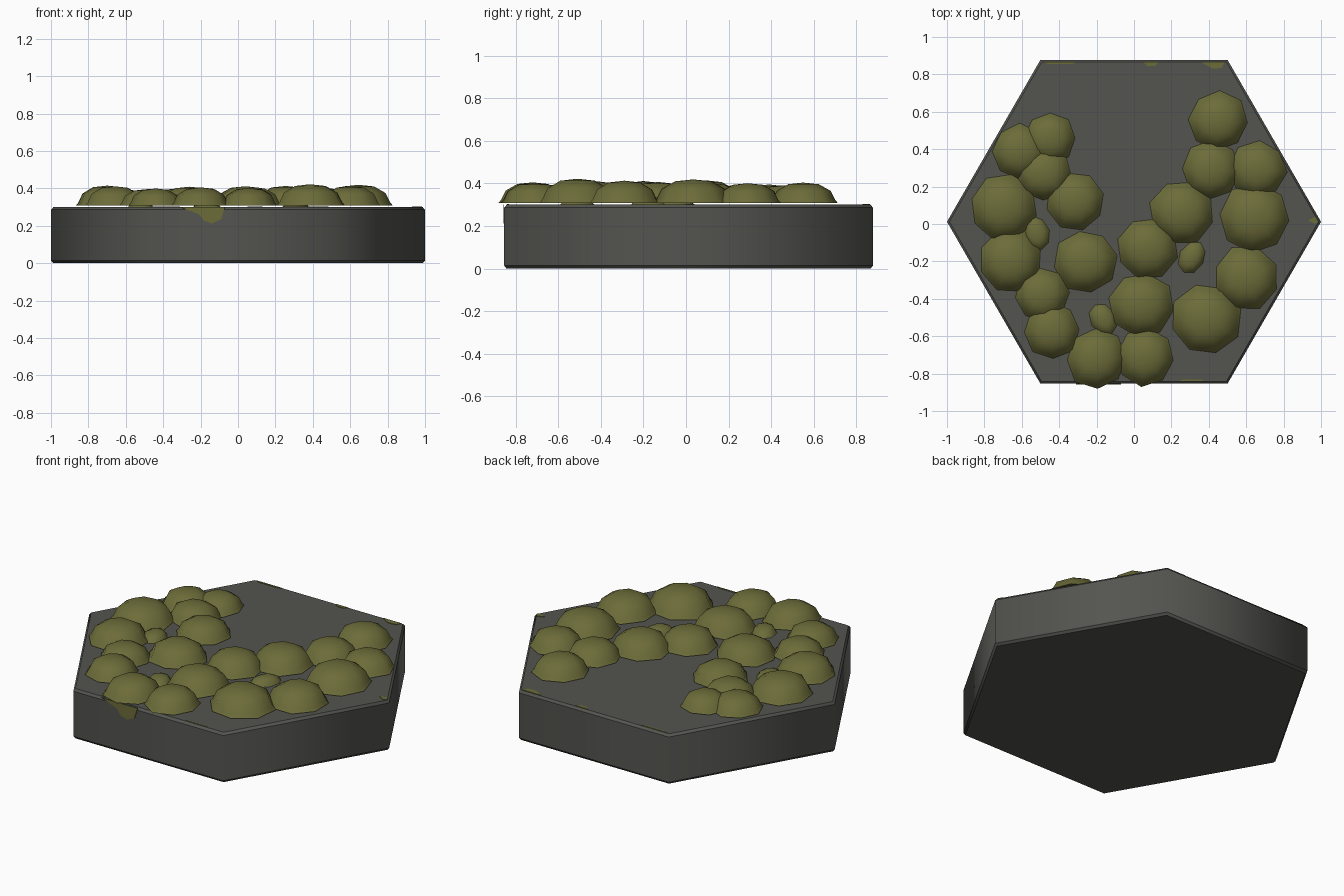
import bpy, bmesh, math, random
from mathutils import Vector

if "Cube" in bpy.data.objects:
    bpy.data.objects.remove(bpy.data.objects["Cube"], do_unlink=True)
random.seed(4)


def material(name, rgb):
    m = bpy.data.materials.new(name)
    m.use_nodes = True
    m.diffuse_color = (*rgb, 1)
    bsdf = m.node_tree.nodes["Principled BSDF"]
    bsdf.inputs["Base Color"].default_value = (*rgb, 1)
    bsdf.inputs["Roughness"].default_value = 0.9
    return m


stone_grey = material("stone grey", (0.088, 0.088, 0.08))
moss_green = material("moss green", (0.15, 0.15, 0.042))


def finish(bm, name, mat):
    bmesh.ops.recalc_face_normals(bm, faces=bm.faces)
    mesh = bpy.data.meshes.new(name)
    bm.to_mesh(mesh)
    bm.free()
    mesh.materials.append(mat)
    obj = bpy.data.objects.new(name, mesh)
    bpy.context.collection.objects.link(obj)
    return obj


def lathe(bm, profile, sides, jitter=0.0):
    """Stack of polygon rings, capped below and above; a zero radius makes a tip."""
    wobble = [1 + random.uniform(-jitter, jitter) for _ in range(sides)]
    rings = []
    for r, z in profile:
        if r == 0:
            rings.append([bm.verts.new((0, 0, z))] * sides)
        else:
            rings.append([bm.verts.new((r * w * math.cos(math.tau * i / sides),
                                        r * w * math.sin(math.tau * i / sides), z))
                          for i, w in enumerate(wobble)])
    for low, high in zip(rings, rings[1:]):
        for i in range(sides):
            j = (i + 1) % sides
            quad = [low[i], low[j], high[j], high[i]]
            bm.faces.new(list(dict.fromkeys(quad)))
    bm.faces.new(rings[0][::-1])
    if profile[-1][0] > 0:
        bm.faces.new(rings[-1])


# Hexagonal slab with chamfered rims; walls blend smoothly around the corners
CENTRE_Y, TOP = 0.012, 0.3
bm = bmesh.new()
lathe(bm, [(0.988, 0), (1, 0.014), (1, TOP - 0.014), (0.987, TOP)], 6)
bmesh.ops.translate(bm, verts=bm.verts, vec=(0, CENTRE_Y, 0))
for face in bm.faces:
    face.smooth = len(face.verts) == 4
for edge in bm.edges:
    a, b = edge.verts
    edge.smooth = abs(a.co.z - b.co.z) > 0.001
finish(bm, "hexagonal_slab", stone_grey)

# Mossy cobbles: low eight-sided domes with a flared rim
DOME = [(1, 0), (0.92, 0.16), (0.79, 0.6), (0.45, 0.92), (0, 1)]


def cobble(name, x, y, rx, ry, height, turn, base=TOP + 0.008):
    bm = bmesh.new()
    lathe(bm, DOME, 8, 0.04)
    for f in bm.faces:
        f.smooth = len(f.verts) < 5
    for e in bm.edges:
        e.smooth = all(f.smooth for f in e.link_faces)
    obj = finish(bm, name, moss_green)
    obj.location = (x, y, base)
    obj.scale = (rx, ry, height)
    obj.rotation_euler.z = turn


# x, y, radius
COBBLES = [
    (0.45, 0.55, 0.16), (0.41, 0.29, 0.155), (0.66, 0.29, 0.155),
    (0.645, 0.035, 0.185), (0.255, 0.06, 0.175), (0.6, -0.29, 0.175),
    (0.385, -0.51, 0.19), (0.07, -0.13, 0.165), (0.04, -0.43, 0.172),
    (0.06, -0.71, 0.157), (-0.2, -0.72, 0.162), (-0.44, -0.57, 0.152),
    (-0.49, -0.38, 0.145), (-0.66, -0.2, 0.172), (-0.26, -0.2, 0.168),
    (-0.7, 0.09, 0.178), (-0.315, 0.12, 0.155), (-0.48, 0.27, 0.147),
    (-0.45, 0.46, 0.138), (-0.61, 0.39, 0.145),
]
for i, (x, y, r) in enumerate(COBBLES):
    cobble(f"cobble_{i + 1}", x, y, r, r, 0.6 * r, random.uniform(0, 0.8))

# Small flat pebbles filling gaps: x, y, turn
PEBBLES = [(-0.52, -0.05, 0.25), (0.31, -0.18, -0.5), (-0.165, -0.51, 0.5)]
for i, (x, y, turn) in enumerate(PEBBLES):
    cobble(f"pebble_{i + 1}", x, y, 0.068, 0.092, 0.04, turn, TOP)


def moss_patch(name, points, push):
    """Thin plate of moss raised along the push vector."""
    bm = bmesh.new()
    face = bm.faces.new([bm.verts.new(p) for p in points])
    out = bmesh.ops.extrude_face_region(bm, geom=[face])["geom"]
    moved = [v for v in out if isinstance(v, bmesh.types.BMVert)]
    bmesh.ops.translate(bm, verts=moved, vec=Vector(push))
    finish(bm, name, moss_green)


# Moss hanging over the front wall
wall = CENTRE_Y - math.sqrt(0.75)
drip = [(-0.31, 0.3), (-0.21, 0.262), (-0.18, 0.225), (-0.14, 0.212),
        (-0.09, 0.235), (-0.07, 0.3)]
moss_patch("moss_drip", [(x, wall, z) for x, z in drip], (0, -0.004, 0))

# Moss specks along the slab's rim
SPECKS = {
    "back_left": [(0.36, 0.865), (0.42, 0.83), (0.47, 0.835), (0.485, 0.865)],
    "back_middle": [(0.05, 0.865), (0.07, 0.845), (0.11, 0.845), (0.13, 0.865)],
    "back_right": [(-0.48, 0.865), (-0.46, 0.855), (-0.33, 0.855), (-0.31, 0.865)],
    "side_left": [(0.93, 0.02), (0.97, 0.0), (0.985, 0.012), (0.97, 0.04)],
    "front_left": [(0.24, -0.84), (0.26, -0.832), (0.36, -0.832), (0.38, -0.84)],
}
for name, outline in SPECKS.items():
    moss_patch("moss_speck_" + name, [(x, y, TOP) for x, y in outline], (0, 0, 0.003))
